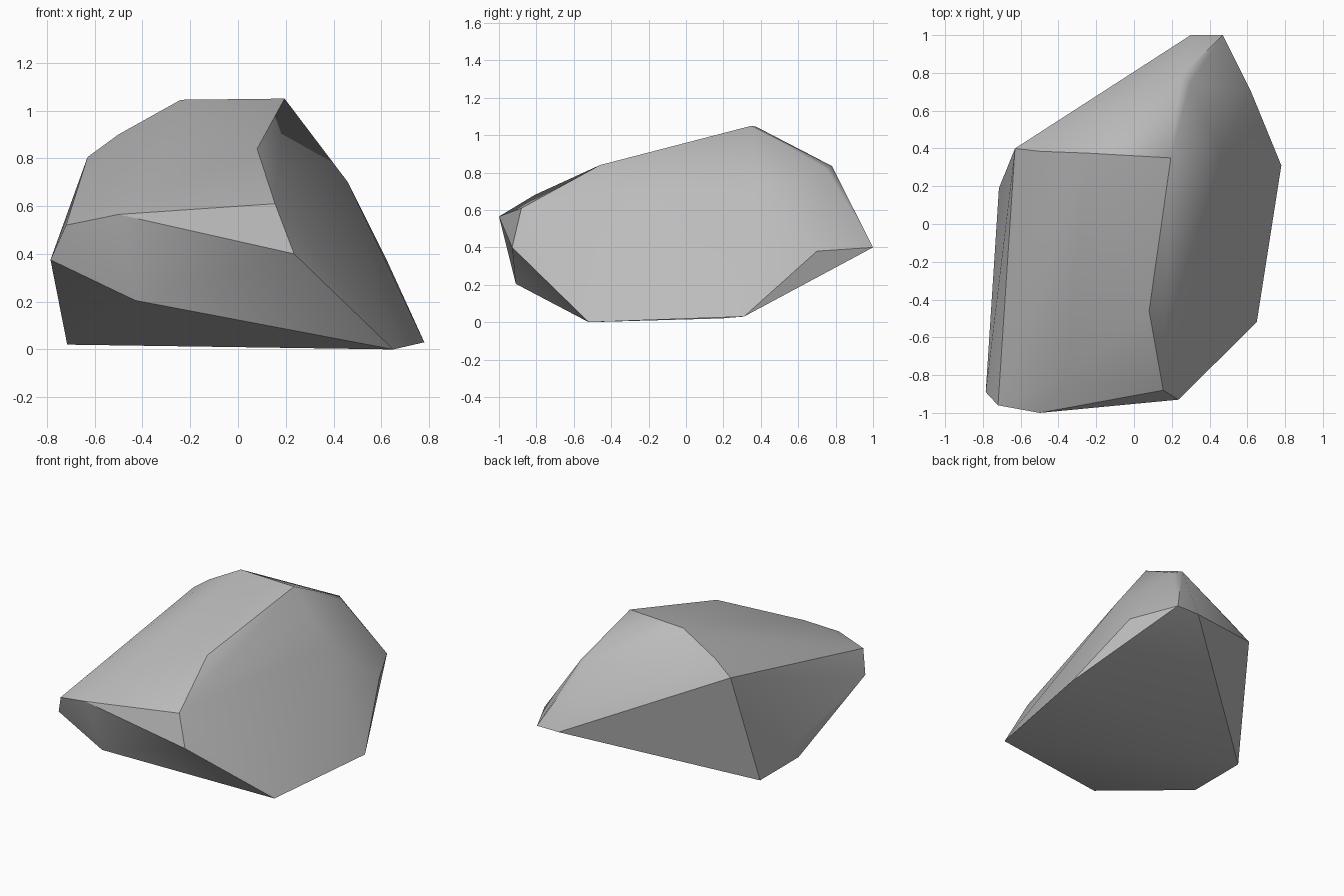
import bpy
import bmesh
import math

cube = bpy.data.objects.get("Cube")
if cube:
    bpy.data.objects.remove(cube, do_unlink=True)

# Corners of the boulder, grouped by region
base = [(0.65, -0.52, 0), (0.78, 0.31, 0.03), (-0.715, 0.19, 0.02), (-0.715, -0.24, 0.02)]
front = [(-0.43, -0.91, 0.205), (0.235, -0.93, 0.40), (0.155, -0.88, 0.61),
         (-0.5, -1, 0.565), (-0.72, -0.96, 0.52), (-0.785, -0.89, 0.375)]
crown = [(0.195, 0.35, 1.05), (-0.24, 0.375, 1.045), (-0.5, 0.385, 0.90),
         (-0.63, 0.40, 0.805), (0.08, -0.46, 0.84), (-0.36, -0.81, 0.68)]
back = [(0.47, 1, 0.40), (0.30, 1, 0.40), (0.30, 0.75, 0.82), (0.25, 0.78, 0.835)]
side = [(0.46, 0.37, 0.70), (0.62, 0.70, 0.38)]

# Wrap the corners in a faceted hull
bm = bmesh.new()
for corner in base + front + crown + back + side:
    bm.verts.new(corner)
hull = bmesh.ops.convex_hull(bm, input=bm.verts[:])
loose = [v for v in bm.verts if not v.link_faces]
bmesh.ops.delete(bm, geom=loose, context="VERTS")
bmesh.ops.recalc_face_normals(bm, faces=bm.faces[:])

mesh = bpy.data.meshes.new("boulder")
bm.to_mesh(mesh)
bm.free()
boulder = bpy.data.objects.new("boulder", mesh)
bpy.context.collection.objects.link(boulder)

# Plain grey stone
stone = bpy.data.materials.new("grey_stone")
stone.use_nodes = True
colour = (0.5, 0.5, 0.5, 1)
stone.diffuse_color = colour
bsdf = stone.node_tree.nodes["Principled BSDF"]
bsdf.inputs["Base Color"].default_value = colour
bsdf.inputs["Roughness"].default_value = 0.9
mesh.materials.append(stone)

# Soft shading with the strong ridges kept sharp
for obj in bpy.context.selected_objects:
    obj.select_set(False)
boulder.select_set(True)
bpy.context.view_layer.objects.active = boulder
bpy.ops.object.shade_smooth_by_angle(angle=math.radians(30))
